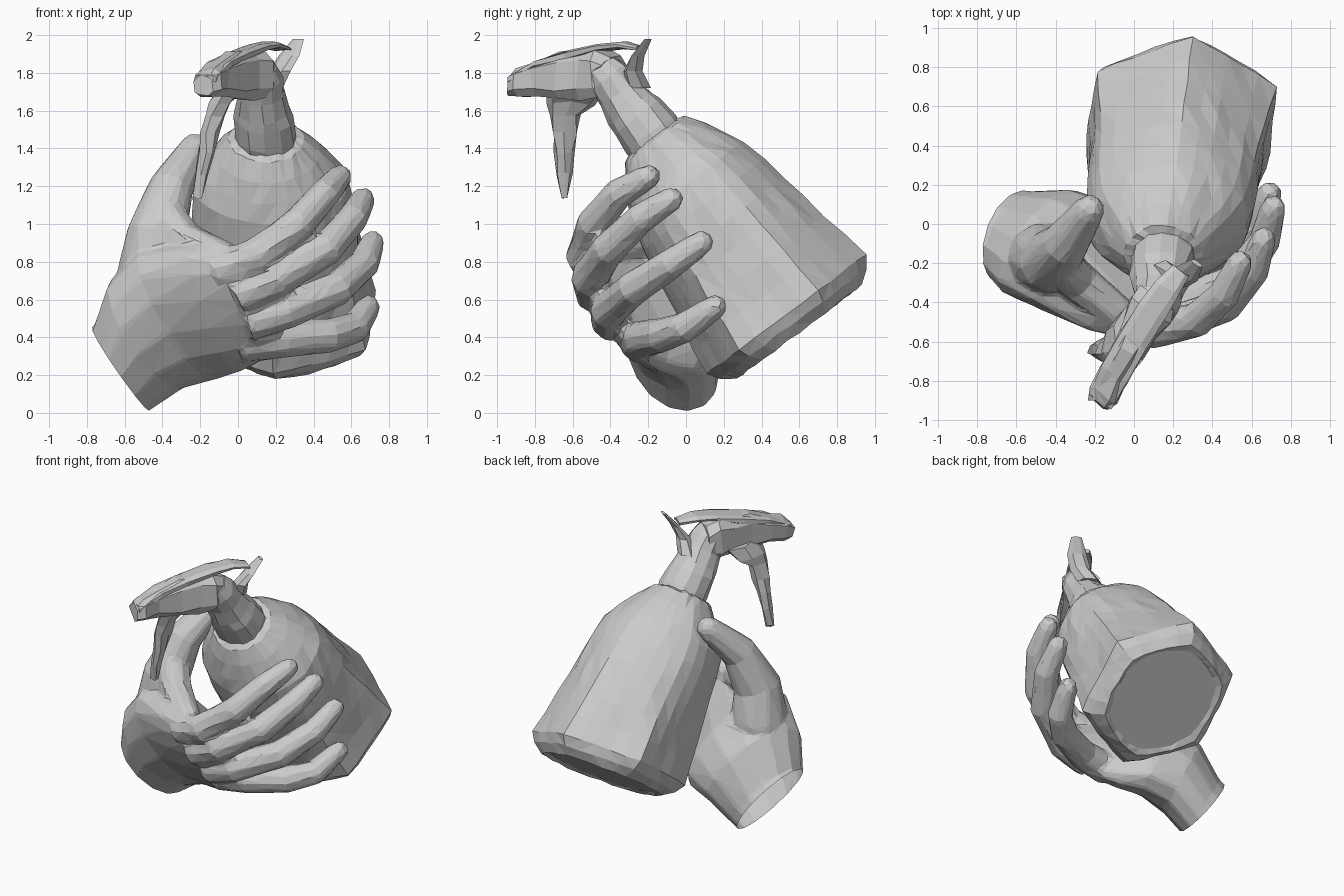
import bpy, bmesh, math, random
from mathutils import Vector

random.seed(4)
cube = bpy.data.objects.get("Cube")
if cube:
    bpy.data.objects.remove(cube, do_unlink=True)

grey = bpy.data.materials.new("plain grey")
grey.use_nodes = True
COLOUR = (0.6, 0.6, 0.6, 1)
grey.diffuse_color = COLOUR
grey.node_tree.nodes["Principled BSDF"].inputs["Base Color"].default_value = COLOUR


def loft(bm, rings):
    """Skin a closed tube through rings of points and cap both ends."""
    rows = [[bm.verts.new(p) for p in ring] for ring in rings]
    count = len(rows[0])
    for a, b in zip(rows, rows[1:]):
        for i in range(count):
            j = (i + 1) % count
            bm.faces.new((a[i], a[j], b[j], b[i]))
    bm.faces.new(rows[0][::-1])
    bm.faces.new(rows[-1])


def oval(centre, u, v, count=10):
    centre, u, v = Vector(centre), Vector(u), Vector(v)
    angles = [math.tau * i / count for i in range(count)]
    return [centre + u * math.cos(a) + v * math.sin(a) for a in angles]


def tube(bm, points, radii, count=9):
    """Round limb along a path, with a domed tip."""
    pts = [Vector(p) for p in points]
    end = (pts[-1] - pts[-2]).normalized()
    r = radii[-1]
    pts += [pts[-1] + end * r * 0.6, pts[-1] + end * r * 0.95]
    radii = list(radii) + [r * 0.8, r * 0.35]
    rings = []
    for i, p in enumerate(pts):
        d = (pts[min(i + 1, len(pts) - 1)] - pts[max(i - 1, 0)]).normalized()
        u = d.cross(Vector((0.3, -0.5, 0.8))).normalized()
        rings.append(oval(p, u * radii[i], d.cross(u) * radii[i], count))
    loft(bm, rings)


def finish(name, bm, jitter=0.0):
    for v in bm.verts:
        v.co += Vector([random.uniform(-jitter, jitter) for _ in range(3)])
    bmesh.ops.recalc_face_normals(bm, faces=bm.faces)
    mesh = bpy.data.meshes.new(name)
    bm.to_mesh(mesh)
    bm.free()
    obj = bpy.data.objects.new(name, mesh)
    bpy.context.collection.objects.link(obj)
    mesh.materials.append(grey)
    return obj


# Bottle frame: leaning back in the side plane
TOP = Vector((0.15, -0.16, 1.44))
DOWN = Vector((0.08, 0.6, -0.8))
SIDE = Vector((1, 0, 0))
BACK = Vector((0, 0.8, 0.6))


def bottle_ring(along, radius, hexness=0, wide=1, count=30):
    """Cross-section that blends from an oval to a rounded hexagon."""
    ring = []
    for i in range(count):
        a = math.tau * i / count
        local = (a - math.radians(24)) % (math.pi / 3) - math.pi / 6
        hexagon = min(math.cos(math.pi / 6) / math.cos(local), 0.98)
        r = radius * (1 + hexness * (hexagon - 1))
        ring.append(TOP + DOWN * along + SIDE * r * wide * math.cos(a) + BACK * r * math.sin(a))
    return ring


# Bottle body, with rounded foot and shallow recess underneath
body_profile = [(-0.03, 0.14), (-0.01, 0.2), (0.08, 0.265, 0.1, 1.05), (0.18, 0.32, 0.2, 1.12),
                (0.28, 0.37, 0.2, 1.13), (0.42, 0.405, 0.3, 1.1), (0.56, 0.43, 0.4, 1.07),
                (0.7, 0.455, 0.6, 1.04), (0.85, 0.485, 0.8, 1.02), (1.0, 0.515, 1), (1.15, 0.54, 1),
                (1.21, 0.5, 0.9), (1.265, 0.42, 0.6), (1.25, 0.37, 0.2)]
bm = bmesh.new()
loft(bm, [bottle_ring(*row) for row in body_profile])
bmesh.ops.triangulate(bm, faces=[f for f in bm.faces if len(f.verts) == 4])
finish("bottle_body", bm, 0.006)

# Collar and neck
bm = bmesh.new()
neck_profile = [(0.02, 0.165), (-0.05, 0.165), (-0.16, 0.155), (-0.22, 0.14),
                (-0.32, 0.125), (-0.42, 0.12), (-0.49, 0.09)]
loft(bm, [bottle_ring(a, r, count=12) for a, r in neck_profile])
finish("bottle_neck", bm, 0.008)

# Spray head: frame turned sideways from the bottle
ACROSS = Vector((0.84, -0.54, 0))


def slab(bm, rows):
    """Blocky loft; each row is centre, half width, half height."""
    rings = []
    for centre, w, h in rows:
        outline = ((1, 0.6), (0.6, 1), (-0.6, 1), (-1, 0.6), (-1, -0.6), (-0.6, -1), (0.6, -1), (1, -0.6))
        rings.append([Vector(centre) + ACROSS * w * s + Vector((0, 0, h * t)) for s, t in outline])
    loft(bm, rings)


bm = bmesh.new()
slab(bm, [((-0.18, -0.92, 1.735), 0.055, 0.045), ((-0.16, -0.87, 1.745), 0.08, 0.07),
          ((-0.11, -0.78, 1.765), 0.07, 0.085), ((-0.03, -0.65, 1.785), 0.075, 0.12),
          ((0.03, -0.53, 1.79), 0.09, 0.13), ((0.08, -0.44, 1.79), 0.115, 0.13),
          ((0.12, -0.37, 1.78), 0.095, 0.1)])
finish("spray_head", bm, 0.012)

bm = bmesh.new()
slab(bm, [((-0.17, -0.91, 1.77), 0.065, 0.02), ((-0.1, -0.77, 1.84), 0.075, 0.02),
          ((-0.01, -0.6, 1.89), 0.075, 0.025), ((0.09, -0.44, 1.935), 0.08, 0.02),
          ((0.17, -0.33, 1.945), 0.07, 0.015), ((0.24, -0.24, 1.93), 0.05, 0.012)])
finish("top_plate", bm, 0.008)

# Pointed fin behind the head
bm = bmesh.new()
thin = Vector((0.012, 0.02, 0))
loft(bm, [oval((0.17, -0.25, 1.72), ACROSS * 0.08, thin * 2.5, 6),
          oval((0.22, -0.28, 1.81), ACROSS * 0.07, thin * 1.8, 6),
          oval((0.27, -0.255, 1.89), ACROSS * 0.065, thin, 6),
          oval((0.32, -0.2, 1.98), ACROSS * 0.035, thin * 0.5, 6)])
finish("rear_fin", bm)

# Trigger hanging under the nozzle, fanning out where it joins
bm = bmesh.new()
trigger = [((-0.03, -0.58, 1.72), 0.17), ((-0.09, -0.61, 1.64), 0.12), ((-0.12, -0.635, 1.57), 0.08),
           ((-0.15, -0.64, 1.48), 0.07), ((-0.17, -0.64, 1.38), 0.055), ((-0.185, -0.645, 1.27), 0.048),
           ((-0.21, -0.645, 1.14), 0.01)]
loft(bm, [oval(c, (0.35 * r + 0.02, 0, 0), (0, r, 0), 7) for c, r in trigger])
finish("trigger", bm, 0.012)

# Hand: wrist and palm, with overlapping digits fused into one skin
WRIST = Vector((-0.62, -0.05, 0.23))
OUTWARD = Vector((-0.83, 0.1, -0.54))
bm = bmesh.new()
palm = [(WRIST + OUTWARD * 0.15, (-0.14, -0.05, 0.22), (0.06, 0.21, 0.04)),
        (WRIST, (-0.145, -0.06, 0.225), (0.06, 0.21, 0.04)),
        ((-0.48, -0.09, 0.42), (-0.19, -0.1, 0.29), (0.1, 0.25, 0.05)),
        ((-0.3, -0.16, 0.53), (-0.2, -0.13, 0.35), (0.12, 0.23, 0.03)),
        ((-0.09, -0.32, 0.55), (-0.11, -0.18, 0.33), (0.09, 0.14, 0.03)),
        ((0.1, -0.41, 0.56), (-0.06, -0.17, 0.27), (0.05, 0.08, 0.03)),
        ((0.2, -0.41, 0.57), (-0.05, -0.13, 0.2), (0.03, 0.05, 0.02))]
loft(bm, [oval(*row, 14) for row in palm])

FINGER = (0.108, 0.102, 0.094, 0.084, 0.068)
index = [(-0.1, -0.48, 0.75), (0.1, -0.54, 0.83), (0.32, -0.49, 1.0), (0.46, -0.36, 1.16), (0.54, -0.2, 1.25)]
middle = [(0.0, -0.48, 0.62), (0.2, -0.51, 0.71), (0.47, -0.41, 0.87), (0.61, -0.24, 1.03), (0.66, -0.08, 1.13)]
ring_path = [(0.05, -0.4, 0.48), (0.25, -0.41, 0.54), (0.53, -0.28, 0.66), (0.67, -0.08, 0.79), (0.71, 0.08, 0.9)]
pinky = [(0.02, -0.25, 0.37), (0.24, -0.23, 0.39), (0.48, -0.13, 0.41), (0.62, -0.01, 0.45), (0.69, 0.15, 0.56)]
for path in (index, middle, ring_path, pinky):
    tube(bm, path, FINGER)
thumb = [(-0.42, -0.18, 0.5), (-0.46, -0.18, 0.72), (-0.43, -0.19, 0.95), (-0.35, -0.1, 1.2), (-0.23, 0.07, 1.4)]
tube(bm, thumb, (0.16, 0.19, 0.16, 0.12, 0.083), 10)
web = [(-0.39, -0.19, 1.05), (-0.28, -0.3, 0.9), (-0.08, -0.46, 0.82)]
tube(bm, web, (0.11, 0.11, 0.095))
hand = finish("hand", bm)

remesh = hand.modifiers.new("fuse", "REMESH")
remesh.mode = "VOXEL"
remesh.voxel_size = 0.016
smooth = hand.modifiers.new("soften", "SMOOTH")
smooth.factor, smooth.iterations = 0.5, 8
facets = hand.modifiers.new("facets", "DECIMATE")
facets.ratio = 0.04

# Cut the wrist open
bm = bmesh.new()
bm.from_object(hand, bpy.context.evaluated_depsgraph_get())
bmesh.ops.bisect_plane(bm, geom=bm.verts[:] + bm.edges[:] + bm.faces[:],
                       plane_co=WRIST, plane_no=OUTWARD, clear_outer=True)
hand.modifiers.clear()
bm.to_mesh(hand.data)
bm.free()
